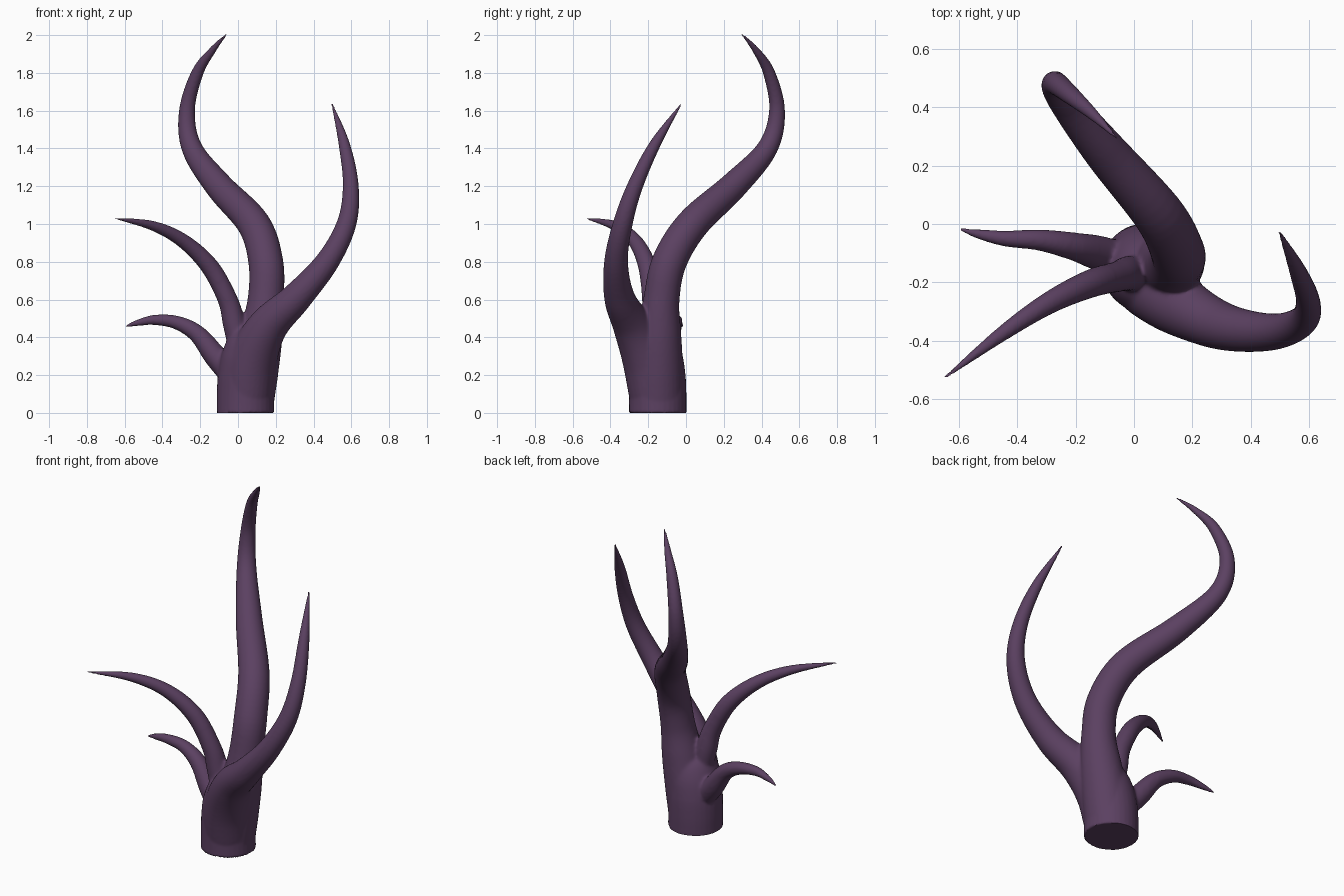
import bpy, bmesh, math
from mathutils import Vector

if "Cube" in bpy.data.objects:
    bpy.data.objects.remove(bpy.data.objects["Cube"])

SIDES, STEPS = 32, 8


def spline(pts):
    """Smooth path through (x, y, z, radius) points."""
    p = [Vector(q) for q in pts]
    p = [2 * p[0] - p[1]] + p + [2 * p[-1] - p[-2]]
    out = []
    for i in range(1, len(p) - 2):
        a, b, c, d = p[i - 1:i + 3]
        for s in range(STEPS):
            t = s / STEPS
            out.append(0.5 * (2 * b + (c - a) * t + (2 * a - 5 * b + 4 * c - d) * t * t
                              + (3 * b - a - 3 * c + d) * t ** 3))
    return out + [p[-2]]


def tube(bm, pts):
    """Sweep a tapering round section along the path, capped at both ends."""
    path = spline(pts)
    pos = [q.to_3d() for q in path]
    side, prev = Vector((1, 0, 0)), None
    for i, q in enumerate(path):
        tan = (pos[min(i + 1, len(pos) - 1)] - pos[max(i - 1, 0)]).normalized()
        side = (side - tan * side.dot(tan)).normalized()
        up = tan.cross(side)
        ring = []
        for k in range(SIDES):
            a = math.tau * k / SIDES
            ring.append(bm.verts.new(pos[i] + (side * math.cos(a) + up * math.sin(a)) * max(q.w, 0.003)))
        if prev:
            for k in range(SIDES):
                j = (k + 1) % SIDES
                bm.faces.new((prev[k], prev[j], ring[j], ring[k]))
        else:
            bm.faces.new(ring[::-1])
        prev = ring
    bm.faces.new(prev)


bm = bmesh.new()
# trunk, leaning slightly and closing inside the horns
tube(bm, [(.04, -.15, 0, .152), (.04, -.15, .1, .152), (.046, -.155, .2, .152),
          (.062, -.168, .3, .147), (.082, -.185, .39, .12), (.10, -.19, .47, .05)])
# tall S-shaped horn
tube(bm, [(.055, -.148, .08, .138), (.088, -.145, .25, .13), (.122, -.14, .42, .115), (.147, -.13, .6, .096),
          (.147, -.088, .8, .092), (.083, .035, 1.0, .087), (-.1, .25, 1.2, .074), (-.243, .43, 1.4, .055),
          (-.270, .482, 1.6, .042), (-.215, .44, 1.8, .032), (-.135, .37, 1.92, .019), (-.060, .295, 2.006, .005)])
# right horn, growing out of the front of the trunk
tube(bm, [(.045, -.16, .08, .138), (.075, -.205, .28, .132), (.16, -.282, .46, .105), (.31, -.352, .61, .081),
          (.472, -.37, .8, .063), (.574, -.335, 1.0, .052), (.597, -.27, 1.2, .042), (.563, -.165, 1.42, .03),
          (.498, -.025, 1.637, .005)])
# upper left horn
tube(bm, [(.02, -.17, .3, .06), (-.02, -.17, .47, .06), (-.055, -.18, .6, .053), (-.15, -.205, .775, .048),
          (-.29, -.27, .91, .038), (-.45, -.375, .99, .026), (-.65, -.528, 1.03, .005)])
# lower left horn
tube(bm, [(-.02, -.13, .18, .06), (-.12, -.10, .3, .06), (-.215, -.075, .418, .047), (-.325, -.055, .478, .036),
          (-.44, -.05, .492, .027), (-.53, -.035, .477, .017), (-.598, -.018, .457, .005)])
bmesh.ops.recalc_face_normals(bm, faces=bm.faces[:])

mesh = bpy.data.meshes.new("branching_horns")
bm.to_mesh(mesh)
bm.free()
obj = bpy.data.objects.new("branching_horns", mesh)
bpy.context.collection.objects.link(obj)
bpy.context.view_layer.objects.active = obj
obj.select_set(True)

# fuse the tubes into one skin
rem = obj.modifiers.new("fuse", 'REMESH')
rem.mode = 'VOXEL'
rem.voxel_size = 0.0075
bpy.ops.object.modifier_apply(modifier=rem.name)

# soften the joins around the fork, lightly relax the rest
bm = bmesh.new()
bm.from_mesh(obj.data)
fork = Vector((.06, -.18, .45))
near = [v for v in bm.verts if (v.co - fork).length < .30 and v.co.z > .1]
rest = [v for v in bm.verts if v.co.z > .03]
for verts, count in ((near, 6), (rest, 2)):
    for _ in range(count):
        bmesh.ops.smooth_vert(bm, verts=verts, factor=0.5, use_axis_x=True, use_axis_y=True, use_axis_z=True)
# flat foot
for v in bm.verts:
    if v.co.z < .004:
        v.co.z = 0
bm.to_mesh(obj.data)
bm.free()
bpy.ops.object.shade_smooth_by_angle(angle=math.radians(50))

# dusky purple skin
mat = bpy.data.materials.new("purple_skin")
mat.diffuse_color = (.105, .052, .12, 1)
mat.use_nodes = True
mat.node_tree.nodes["Principled BSDF"].inputs["Base Color"].default_value = mat.diffuse_color
obj.data.materials.append(mat)
